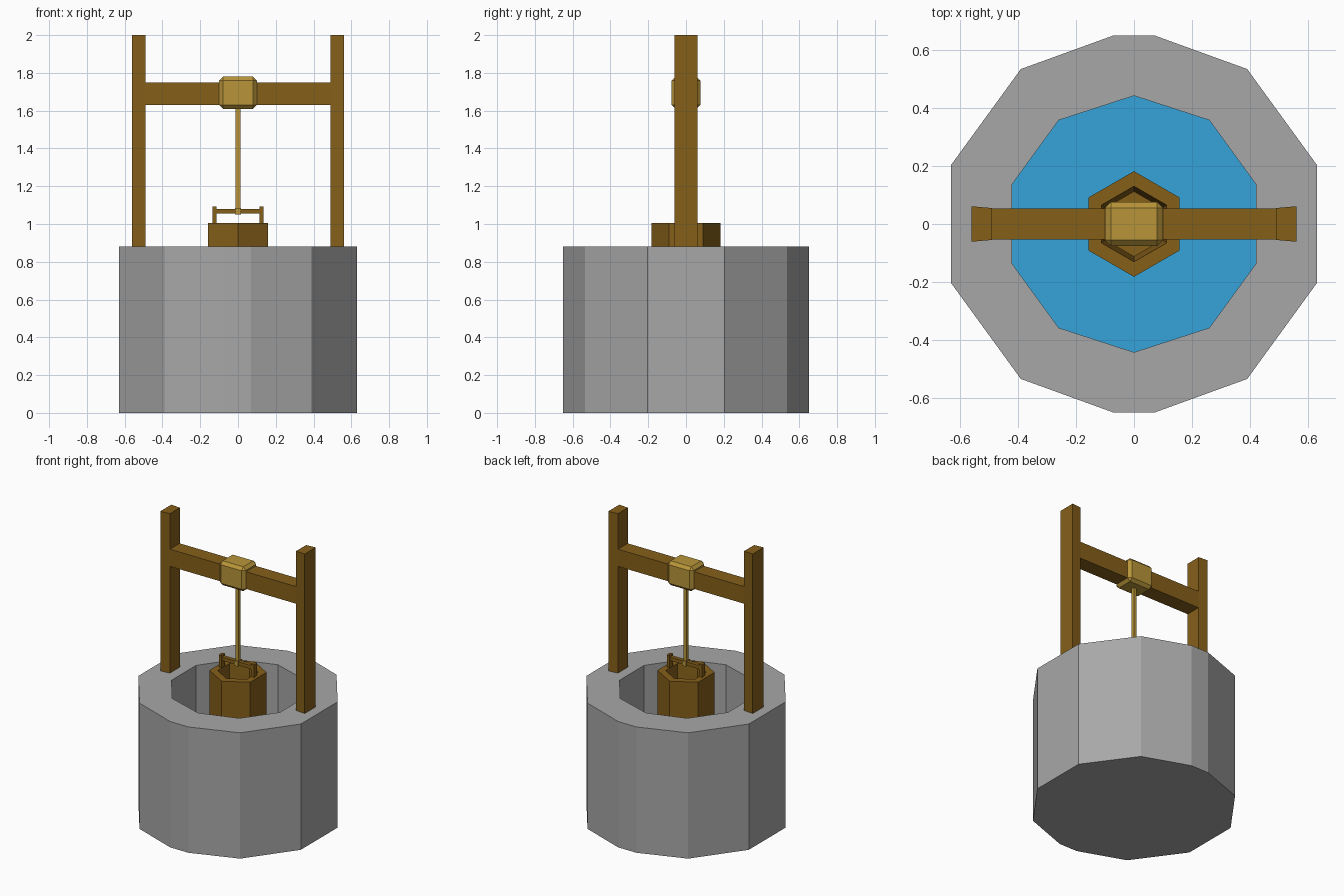
import bpy, bmesh
from math import sin, cos, pi

if "Cube" in bpy.data.objects:
    bpy.data.objects.remove(bpy.data.objects["Cube"])


def material(name, rgb):
    m = bpy.data.materials.new(name)
    m.diffuse_color = (*rgb, 1)
    m.use_nodes = True
    m.node_tree.nodes["Principled BSDF"].inputs["Base Color"].default_value = m.diffuse_color
    return m


STONE = material("stone", (0.39, 0.39, 0.39))
WOOD = material("wood", (0.235, 0.115, 0.010))
ROPE = material("rope", (0.48, 0.30, 0.041))
WATER = material("water", (0.036, 0.37, 0.69))


def ngon(n, r):
    """Regular polygon outline with a corner on +y."""
    return [(r * cos(pi / 2 + 2 * pi * i / n), r * sin(pi / 2 + 2 * pi * i / n)) for i in range(n)]


def finish(name, bm, mat):
    bmesh.ops.recalc_face_normals(bm, faces=bm.faces)
    me = bpy.data.meshes.new(name)
    bm.to_mesh(me)
    bm.free()
    if mat:
        me.materials.append(mat)
    ob = bpy.data.objects.new(name, me)
    bpy.context.collection.objects.link(ob)
    return ob


def prism(name, outline, z0, z1, mat=None):
    """Upright solid with the given outline."""
    bm = bmesh.new()
    base = bm.faces.new([bm.verts.new((x, y, z0)) for x, y in outline])
    ext = bmesh.ops.extrude_face_region(bm, geom=[base], use_keep_orig=True)
    for v in ext["geom"]:
        if isinstance(v, bmesh.types.BMVert):
            v.co.z = z1
    return finish(name, bm, mat)


def hollow(ob, top, bottom, z_top, z_floor):
    """Cut a recess running from the top outline to the floor outline."""
    bm = bmesh.new()
    n = len(top)
    rise = 0.2
    up = [bm.verts.new((x + (x - u) * rise, y + (y - v) * rise, z_top + (z_top - z_floor) * rise))
          for (x, y), (u, v) in zip(top, bottom)]
    low = [bm.verts.new((x, y, z_floor)) for x, y in bottom]
    bm.faces.new(up)
    bm.faces.new(low)
    for i in range(n):
        j = (i + 1) % n
        bm.faces.new((up[i], up[j], low[j], low[i]))
    cutter = finish(ob.name + "_cutter", bm, ob.data.materials[0])
    cutter.hide_render = True
    cutter.hide_set(True)
    mod = ob.modifiers.new("hollow", 'BOOLEAN')
    mod.operation = 'DIFFERENCE'
    mod.solver = 'EXACT'
    mod.object = cutter


def box(name, x, y, z, mat):
    """Box from (min, max) pairs."""
    return prism(name, [(x[0], y[0]), (x[1], y[0]), (x[1], y[1]), (x[0], y[1])], *z, mat)


# Stone well wall: ten sides, with the front and back corners flattened
quarter = [(0.63, 0.204), (0.39, 0.534), (0.07, 0.65)]
half = quarter + [(-x, y) for x, y in reversed(quarter)]
wall = prism("well_wall", half + [(-x, -y) for x, y in half], 0, 0.882, STONE)
hollow(wall, ngon(10, 0.442), ngon(10, 0.442), 0.882, 0.39)
prism("water", ngon(10, 0.445), 0.385, 0.40, WATER)

# Posts, slightly wider on the outside, and the crossbeam
for s, side in ((-1, "left"), (1, "right")):
    prism(side + "_post", [(s * 0.49, -0.055), (s * 0.56, -0.061), (s * 0.56, 0.061), (s * 0.49, 0.055)],
          0.88, 2.0, WOOD)
box("crossbeam", (-0.492, 0.492), (-0.054, 0.054), (1.63, 1.75), WOOD)

# Rope coil around the beam, hanging rope and knot
coil = box("rope_coil", (-0.1, 0.1), (-0.076, 0.076), (1.61, 1.78), ROPE)
bev = coil.modifiers.new("chamfer", 'BEVEL')
bev.width = 0.02
bev.segments = 1
box("rope", (-0.012, 0.012), (-0.012, 0.012), (1.06, 1.62), ROPE)
box("rope_knot", (-0.015, 0.015), (-0.022, 0.022), (1.05, 1.085), ROPE)

# Hexagonal bucket
bucket = prism("bucket", ngon(6, 0.182), 0.66, 1.005, WOOD)
hollow(bucket, ngon(6, 0.13), ngon(6, 0.112), 1.005, 0.71)

# Bucket handle
for s, side in ((-1, "left"), (1, "right")):
    box(side + "_handle_upright", sorted((s * 0.115, s * 0.136)), (-0.018, 0.018), (1.0, 1.093), WOOD)
box("handle_bar", (-0.116, 0.116), (-0.014, 0.014), (1.055, 1.08), WOOD)
